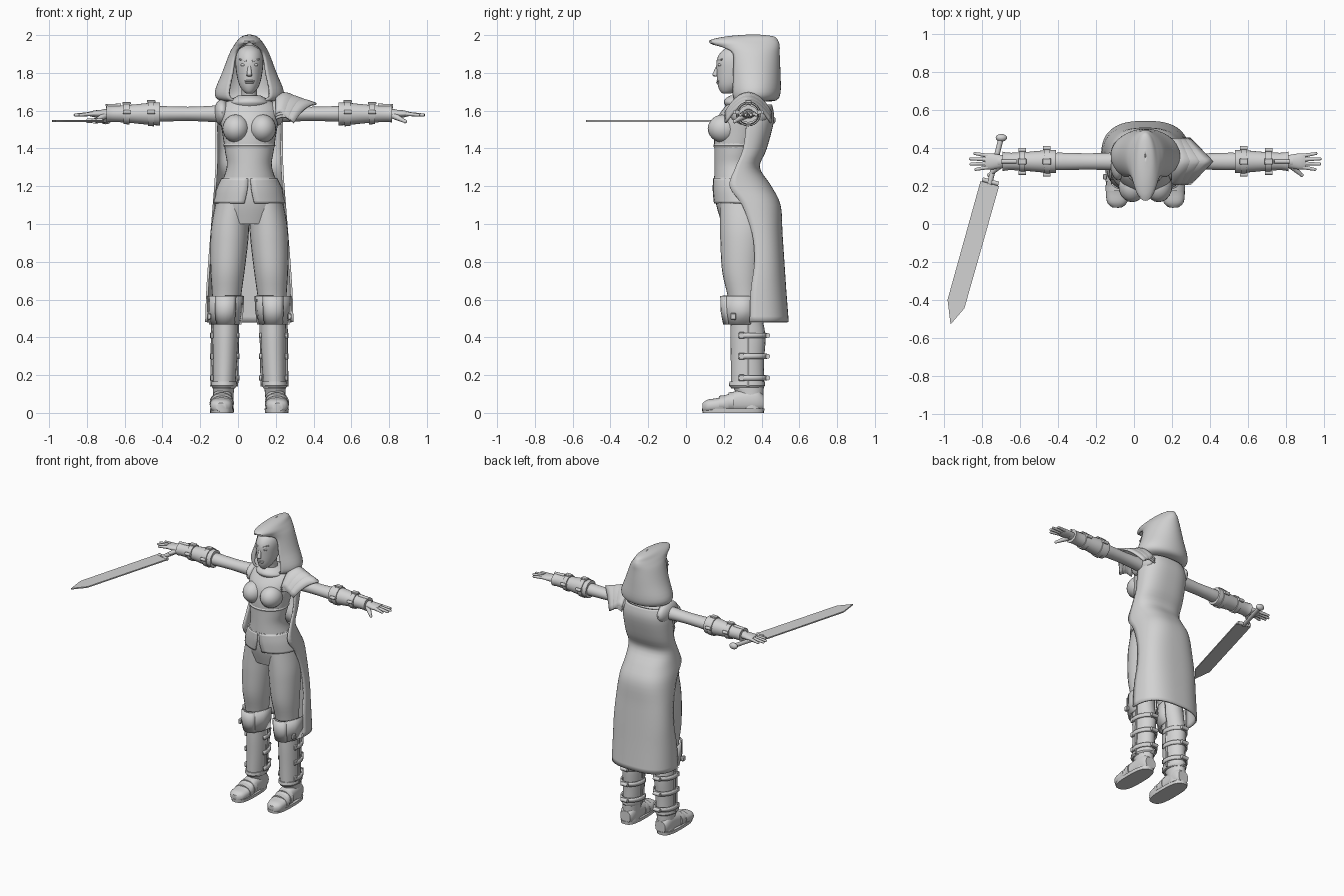
import bpy, bmesh
from math import sin, cos, pi, copysign, radians
from mathutils import Vector, Matrix

if "Cube" in bpy.data.objects:
    bpy.data.objects.remove(bpy.data.objects["Cube"])

grey = bpy.data.materials.new("plain grey")
grey.use_nodes = True
grey.diffuse_color = (0.65, 0.65, 0.65, 1)
grey.node_tree.nodes["Principled BSDF"].inputs["Base Color"].default_value = grey.diffuse_color
MID = 0.06          # body centre line in x
ARM_Y, ARM_Z = 0.33, 1.583
parts = []


def finish(name, bm):
    bmesh.ops.recalc_face_normals(bm, faces=bm.faces)
    mesh = bpy.data.meshes.new(name)
    bm.to_mesh(mesh)
    bm.free()
    mesh.materials.append(grey)
    obj = bpy.data.objects.new(name, mesh)
    bpy.context.collection.objects.link(obj)
    parts.append(obj)
    return obj


def smooth(rows, k=4):
    """Catmull-Rom interpolation of profile rows."""
    out = []
    for i in range(len(rows) - 1):
        a, b, c, d = rows[max(i - 1, 0)], rows[i], rows[i + 1], rows[min(i + 2, len(rows) - 1)]
        for j in range(k):
            t = j / k
            out.append([q + t / 2 * (r - p + t * (2 * p - 5 * q + 4 * r - s + t * (3 * (q - r) + s - p)))
                        for p, q, r, s in zip(a, b, c, d)])
    return out + [list(rows[-1])]


def skin(name, grid, closed=True, thick=0):
    """Surface through rows of points: capped if closed, solidified if open."""
    bm = bmesh.new()
    rows = [[bm.verts.new(p) for p in row] for row in grid]
    n = len(rows[0])
    for lo, hi in zip(rows, rows[1:]):
        for i in range(n if closed else n - 1):
            j = (i + 1) % n
            bm.faces.new((lo[i], lo[j], hi[j], hi[i]))
    if closed:
        bm.faces.new(rows[0])
        bm.faces.new(rows[-1])
    bmesh.ops.remove_doubles(bm, verts=bm.verts, dist=0.0005)
    obj = finish(name, bm)
    if thick:
        mod = obj.modifiers.new("thickness", 'SOLIDIFY')
        mod.thickness, mod.offset = thick, 0
    return obj


def oval(axis, row, ang, p=1.0):
    t, a, b, ra, rb = row[:5]
    u = a + ra * copysign(abs(cos(ang)) ** p, cos(ang))
    v = b + rb * copysign(abs(sin(ang)) ** p, sin(ang))
    return {'x': (t, u, v), 'y': (u, t, v), 'z': (u, v, t)}[axis]


def tube(name, rows, axis='z', n=24, p=1.0, k=4):
    return skin(name, [[oval(axis, r, 2 * pi * i / n, p) for i in range(n)] for r in smooth(rows, k)])


def shell(name, rows, facing, thick=0.01, n=32, p=1.0, k=4):
    """Open wrap; the last value of each row is its half-span around the facing angle."""
    grid = []
    for r in smooth(rows, k):
        span = min(r[5], pi)
        grid.append([oval('z', r, facing + span * (2 * i / n - 1), p) for i in range(n + 1)])
    return skin(name, grid, False, thick)


def limb(name, start, end, r1, r2, n=10):
    a, b = Vector(start), Vector(end)
    turn = (b - a).to_track_quat('Z', 'Y').to_matrix().to_4x4()
    bm = bmesh.new()
    bmesh.ops.create_cone(bm, cap_ends=True, segments=n, radius1=r1, radius2=r2,
                          depth=(b - a).length, matrix=Matrix.Translation((a + b) / 2) @ turn)
    return finish(name, bm)


def ball(name, at, size):
    bm = bmesh.new()
    bmesh.ops.create_uvsphere(bm, u_segments=20, v_segments=12, radius=1,
                              matrix=Matrix.Translation(at) @ Matrix.Diagonal((*size, 1)))
    return finish(name, bm)


def box(name, at, size):
    bm = bmesh.new()
    bmesh.ops.create_cube(bm, size=1, matrix=Matrix.Translation(at) @ Matrix.Diagonal((*size, 1)))
    bmesh.ops.bevel(bm, geom=bm.edges[:], offset=min(size) * 0.2, segments=1, affect='EDGES')
    return finish(name, bm)


FRONT, BACK = -pi / 2, pi / 2

# Torso, neck and bodice
tube("torso", [(1.0, MID, .31, .15, .12), (1.1, MID, .31, .175, .15), (1.18, MID, .3, .16, .15),
               (1.3, MID, .26, .12, .11), (1.38, MID, .265, .128, .115), (1.48, MID, .285, .143, .135),
               (1.56, MID, .3, .155, .135), (1.62, MID, .32, .15, .115), (1.66, MID, .32, .1, .08),
               (1.68, MID, .31, .05, .05)], n=32)
tube("neck", [(1.62, MID, .31, .055, .055), (1.68, MID, .295, .042, .045), (1.76, MID, .28, .042, .05)])
for s, side in ((-1, "right"), (1, "left")):
    ball(side + "_bust", (MID + s * .07, .2, 1.505), (.072, .085, .075))
    ball(side + "_shoulder_panel", (MID + s * .145, .335, 1.59), (.042, .105, .07))
tube("underbust_seam", [(1.405, MID, .268, .131, .12), (1.415, MID, .27, .138, .126), (1.425, MID, .272, .135, .122)], k=1)
tube("waist_seam", [(1.225, MID, .285, .145, .138), (1.235, MID, .283, .146, .139), (1.245, MID, .28, .139, .132)], k=1)
shell("tunic_hem", [(1.24, MID, .283, .143, .134, 3.1), (1.18, MID, .3, .17, .153, 3.08),
                    (1.11, MID, .31, .186, .158, 3.0)], BACK, .012)

# Head and face
tube("head", [(1.69, MID, .215, .015, .02), (1.705, MID, .225, .034, .045), (1.74, MID, .245, .055, .078),
              (1.8, MID, .265, .069, .103), (1.87, MID, .275, .074, .112), (1.92, MID, .285, .06, .09),
              (1.945, MID, .29, .02, .04)])
limb("nose", (MID, .172, 1.85), (MID, .153, 1.785), .006, .015)
ball("nose_tip", (MID, .155, 1.79), (.014, .015, .01))
for z, w in ((1.748, .024), (1.757, .027)):
    ball("lip", (MID, .172, z), (w, .012, .006))
for s, side in ((-1, "right"), (1, "left")):
    ball(side + "_eye", (MID + s * .031, .18, 1.842), (.016, .012, .008))
    limb(side + "_brow", (MID + s * .014, .167, 1.862), (MID + s * .052, .192, 1.872), .006, .004)

# Hood with forward peak, and collar
shell("hood", [(1.655, MID, .345, .08, .07, 2.5), (1.66, MID, .355, .155, .12, 2.5), (1.7, MID, .36, .177, .135, 2.5),
               (1.8, MID, .358, .138, .136, 2.45), (1.9, MID, .35, .1, .14, 2.35), (1.94, MID, .33, .078, .16, 2.6),
               (1.966, MID, .305, .06, .178, pi), (1.988, MID, .34, .037, .12, pi),
               (1.998, MID, .36, .002, .01, pi)], BACK, .012, 40)
tube("collar", [(1.625, MID, .31, .1, .1), (1.645, MID, .305, .105, .105), (1.665, MID, .3, .085, .09),
                (1.68, MID, .3, .06, .065)])

# Long back cloak
shell("cloak", [(1.63, MID, .335, .15, .115, 1.6), (1.55, MID, .33, .172, .13, 1.6), (1.4, MID, .31, .172, .112, 1.6),
                (1.3, MID, .27, .174, .115, 1.6), (1.2, MID, .245, .18, .2, 1.6), (1.1, MID, .31, .188, .185, 1.6),
                (.95, MID, .36, .2, .145, 1.6), (.8, MID, .372, .212, .143, 1.6), (.65, MID, .355, .222, .17, 1.6),
                (.48, MID, .35, .228, .188, 1.6)], BACK, .012, 36, .75)

for s, side in ((-1, "right"), (1, "left")):
    # Legs
    def at(off):
        return MID + s * off
    tube(side + "_leg", [(1.13, at(.085), .31, .09, .13), (1.0, at(.1), .305, .1, .125), (.9, at(.107), .3, .1, .118),
                         (.75, at(.115), .295, .09, .104), (.62, at(.12), .305, .077, .085),
                         (.5, at(.125), .32, .068, .085), (.4, at(.127), .328, .068, .093),
                         (.27, at(.13), .325, .064, .088), (.13, at(.135), .325, .06, .088)])
    # Knee guard in faceted panels
    for label, rim, span in (("side", 0, 1.55), ("centre", .008, .6)):
        shell(f"{side}_knee_{label}_plate", [(.47, at(.127), .345, .08, .135 + rim, span),
                                             (.54, at(.127), .345, .09, .148 + rim, span),
                                             (.62, at(.125), .345, .092, .15 + rim, span)], FRONT, .012, 6, k=1)
    box(side + "_knee_buckle", (at(.213), .25, .51), (.02, .03, .035))
    # Greave edge, straps and buckles
    for off in (-.066, .066):
        limb(side + "_greave_edge", (at(.127 + off), .328, .56), (at(.133 + off), .328, .14), .009, .008, 6)
    for z in (.41, .3, .185):
        shell(side + "_greave_strap", [(z - .014, at(.13), .325, .073, .098, 1.9),
                                       (z + .014, at(.13), .325, .073, .1, 1.9)], BACK, .01, 20, k=1)
        box(side + "_greave_buckle", (at(.198), .295, z), (.016, .032, .034))
        limb(side + "_strap_pin", (at(.105), .433, z), (at(.155), .433, z), .013, .013)
    tube(side + "_greave_hem", [(.135, at(.134), .323, .062, .088), (.145, at(.134), .323, .069, .096),
                                (.165, at(.133), .324, .067, .094)], k=1)
    # Boots
    tube(side + "_ankle", [(.02, at(.14), .345, .055, .065), (.09, at(.138), .34, .054, .07),
                           (.15, at(.135), .327, .058, .085)])
    tube(side + "_foot", [(.41, at(.14), .055, .04, .04), (.37, at(.14), .065, .054, .062),
                          (.27, at(.143), .06, .056, .058), (.18, at(.147), .042, .061, .04),
                          (.115, at(.149), .036, .053, .034), (.088, at(.15), .03, .025, .022)], 'y', p=.8)
    tube(side + "_sole", [(0, at(.145), .25, .062, .163), (.022, at(.145), .25, .064, .165)], p=.7, k=1)
    for y, h in ((.19, .047), (.24, .056)):
        tube(side + "_boot_strap", [(y - .015, at(.146), h - .002, .064, h - .002),
                                    (y + .015, at(.146), h, .064, h)], 'y', k=1)

    # Arms
    def arm(name, rows, k=4):
        tube(f"{side}_{name}", [(at(t), ARM_Y, ARM_Z, ry, rz) for t, ry, rz in rows], 'x', k=k)
    arm("arm", [(.1, .055, .055), (.17, .047, .045), (.3, .043, .038), (.4, .045, .039), (.5, .045, .04), (.78, .03, .024)])
    arm("bracer", [(.472, .058, .058), (.48, .061, .061), (.54, .058, .057), (.64, .049, .047),
                   (.72, .046, .043), (.755, .052, .045)])
    for t, r in ((.52, .066), (.65, .056)):
        arm("bracer_strap", [(t - .016, r, r), (t + .016, r - .002, r - .002)], 1)
        for d in (-1, 1):
            limb(side + "_bracer_pin", (at(t - .02), ARM_Y + d * (r + .004), ARM_Z + .01),
                 (at(t + .02), ARM_Y + d * (r + .004), ARM_Z + .01), .011, .011)
        box(side + "_bracer_buckle", (at(t), ARM_Y, ARM_Z + r), (.045, .032, .014))
    limb(side + "_wrist_bar", (at(.68), ARM_Y, ARM_Z + .044), (at(.76), ARM_Y, ARM_Z + .04), .011, .011)
    # Hands with spread fingers
    arm("palm", [(.74, .03, .024), (.78, .038, .022), (.82, .043, .018), (.845, .038, .012)])
    for i, reach in enumerate((.895, .92, .922, .9)):
        y = ARM_Y - .03 + .02 * i
        tip = (at(reach), y + (i - 1.5) * .008, ARM_Z - .006)
        limb(side + "_finger", (at(.83), y, ARM_Z), tip, .0115, .008)
        ball(side + "_fingertip", tip, (.008, .008, .008))
    thumb = (at(.825), .258, ARM_Z - .04)
    limb(side + "_thumb", (at(.765), .31, ARM_Z - .01), thumb, .018, .009)
    ball(side + "_thumb_tip", thumb, (.01, .01, .01))

# Layered pointed pauldron on the left shoulder
for layer in range(3):
    grid = []
    for r in range(6):
        u = r / 5
        row = []
        for c in range(17):
            t = c / 8 - 1
            x = .2 + u * (.215 - .05 * layer) * (1 - .55 * abs(t))
            row.append((x, .33 + t * .12, 1.655 + .013 * layer + .02 * sin(pi * u) - .02 * u - .1 * t * t))
        grid.append(row)
    skin("pauldron_plate", grid, False, .012)

# Sword held in the right hand
outline = [(-.81, .226), (-.984, -.4), (-.968, -.53), (-.895, -.445), (-.712, .2)]
skin("sword_blade", [[(x, y, z) for x, y in outline] for z in (1.541, 1.55)])
limb("sword_guard", (-.8, .235, 1.546), (-.715, .212, 1.546), .012, .012)
limb("sword_grip", (-.763, .21, 1.546), (-.702, .45, 1.55), .014, .014, 12)
ball("sword_pommel", (-.7, .455, 1.55), (.03, .02, .022))

# Smooth shading with crisp edges
bpy.ops.object.select_all(action='DESELECT')
for obj in parts:
    obj.select_set(True)
bpy.context.view_layer.objects.active = parts[0]
bpy.ops.object.shade_smooth_by_angle(angle=radians(40))
